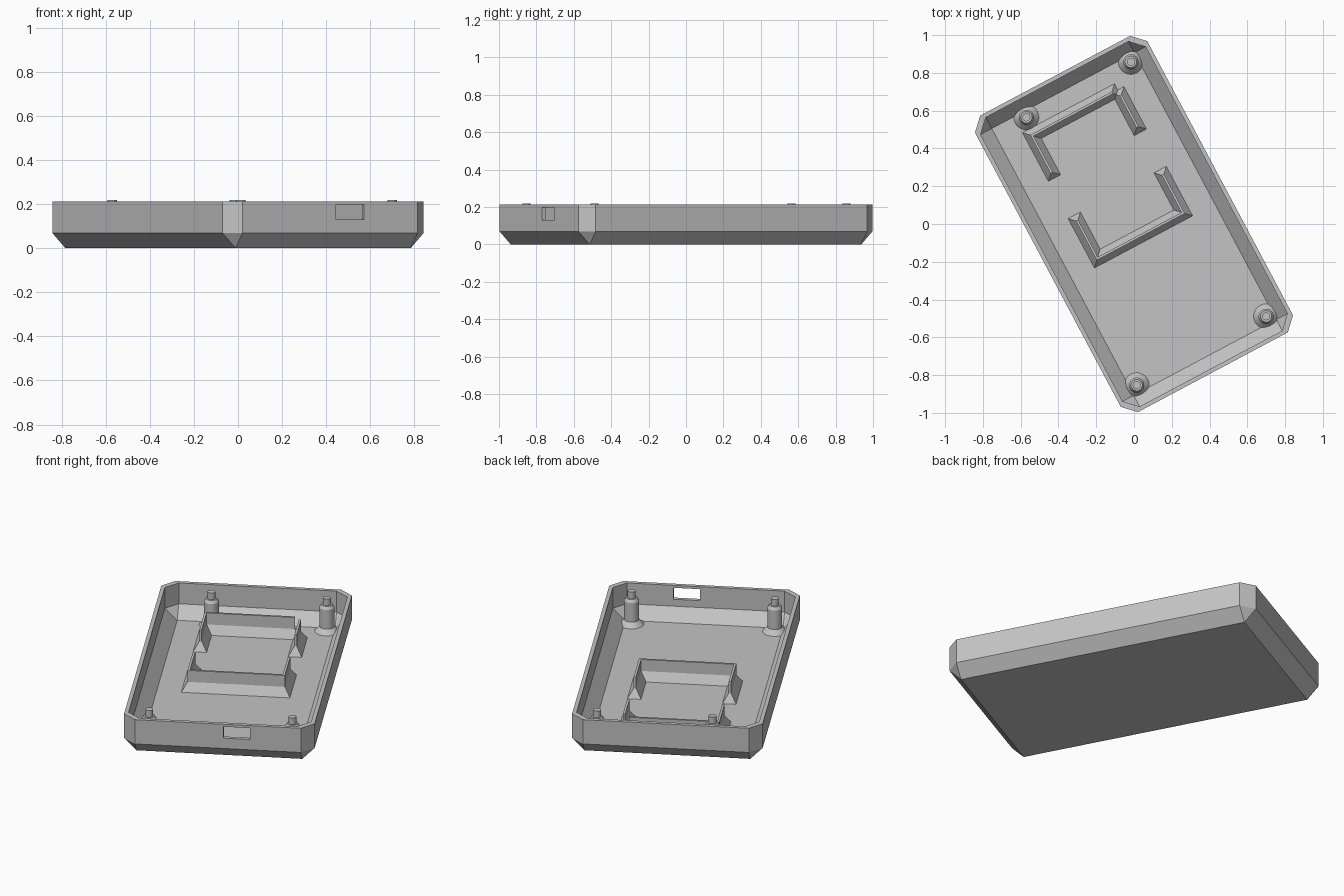
import bpy, bmesh, math
from mathutils import Matrix

if "Cube" in bpy.data.objects:
    bpy.data.objects.remove(bpy.data.objects["Cube"])

TURN = Matrix.Rotation(math.radians(28), 4, 'Z')
FLOOR = 0.022

grey = bpy.data.materials.new("plain_grey")
grey.diffuse_color = (0.55, 0.55, 0.55, 1)
grey.use_nodes = True
grey.node_tree.nodes["Principled BSDF"].inputs["Base Color"].default_value = grey.diffuse_color


def finish(bm, name, smooth=False):
    """Clean the mesh, turn it with the case and add it to the scene."""
    bmesh.ops.remove_doubles(bm, verts=bm.verts, dist=1e-5)
    bmesh.ops.recalc_face_normals(bm, faces=bm.faces)
    bm.transform(TURN)
    me = bpy.data.meshes.new(name)
    bm.to_mesh(me)
    bm.free()
    me.materials.append(grey)
    ob = bpy.data.objects.new(name, me)
    bpy.context.collection.objects.link(ob)
    if smooth:
        bpy.ops.object.select_all(action='DESELECT')
        ob.select_set(True)
        bpy.context.view_layer.objects.active = ob
        bpy.ops.object.shade_smooth_by_angle(angle=math.radians(30))
    return ob


def octagon(bm, a, b, c, z):
    """Rectangle of half sizes a, b with corners cut by c."""
    pts = [(a, c - b), (a, b - c), (a - c, b), (c - a, b),
           (-a, b - c), (-a, c - b), (c - a, -b), (a - c, -b)]
    return [bm.verts.new((x, y, z)) for x, y in pts]


def loft(bm, rings):
    """Skin closed rings and cap both ends."""
    for lo, hi in zip(rings, rings[1:]):
        n = len(lo)
        for i in range(n):
            j = (i + 1) % n
            bm.faces.new((lo[i], lo[j], hi[j], hi[i]))
    bm.faces.new(rings[0])
    bm.faces.new(rings[-1])


def rect(bm, x0, x1, y0, y1, z):
    return [bm.verts.new((x, y, z)) for x, y in ((x0, y0), (x1, y0), (x1, y1), (x0, y1))]


# Case shell: chamfered tray, rectangular bottom and floor
A, B, C, T = 0.5165, 0.889, 0.067, 0.022
bm = bmesh.new()
profile = [(A - C, B - C, 0, 0), (A, B, C, C + 0.002), (A, B, C, 0.2125),
           (A - T, B - T, C, 0.2125), (A - T, B - T, C, FLOOR + C),
           (A - T - C, B - T - C, 0, FLOOR)]
rings = []
for a, b, c, z in profile:
    if c:
        rings.append(octagon(bm, a, b, c, z))
    else:
        # square ring: each corner is shared by two octagon corners
        q = [bm.verts.new((x, y, z)) for x, y in ((a, -b), (a, b), (-a, b), (-a, -b))]
        rings.append([q[0], q[1], q[1], q[2], q[2], q[3], q[3], q[0]])
for lo, hi in zip(rings, rings[1:]):
    for i in range(8):
        j = (i + 1) % 8
        bm.faces.new(list(dict.fromkeys((lo[i], lo[j], hi[j], hi[i]))))
for r in (rings[0], rings[-1]):
    bm.faces.new(list(dict.fromkeys(r)))
shell = finish(bm, "case_shell")

# Port opening through the front short wall
bm = bmesh.new()
loft(bm, [rect(bm, 0.03, 0.175, -B - 0.1, -B + 0.06, z) for z in (0.13, 0.198)])
cutter = finish(bm, "port_cutter")
cutter.hide_render = True
cutter.hide_set(True)
cut = shell.modifiers.new("port", 'BOOLEAN')
cut.operation = 'DIFFERENCE'
cut.solver = 'EXACT'
cut.object = cutter


# Mounting posts: flared foot, column, shoulder and locating pin
def post(x, y, n=32):
    bm = bmesh.new()
    steps = [(0.068, FLOOR - 0.002), (0.04, FLOOR + 0.028), (0.04, 0.163),
             (0.03, 0.180), (0.021, 0.180), (0.021, 0.219)]
    loft(bm, [[bm.verts.new((x + r * math.cos(k * math.tau / n),
                             y + r * math.sin(k * math.tau / n), z)) for k in range(n)]
              for r, z in steps])
    finish(bm, "mounting_post", True)


for x, y in ((-0.238, 0.766), (0.388, 0.766), (0.388, -0.76), (-0.388, -0.76)):
    post(x, y)


# Bracket walls: thin upright wall on a sloping foot
def wall(name, x0, x1, y0, y1):
    bm = bmesh.new()
    f = 0.031
    loft(bm, [rect(bm, x0 + d, x1 - d, y0 + d, y1 - d, z)
              for d, z in ((0, FLOOR - 0.001), (f, FLOOR + 0.05), (f, 0.14))])
    finish(bm, name)


R, W = 0.295, 0.075
wall("front_bracket_wall", -R, R, -0.108, -0.108 + W)
wall("front_bracket_left_arm", -R, -R + W, -0.108, 0.19)
wall("front_bracket_right_arm", R - W, R, -0.108, 0.19)
wall("back_bracket_wall", -R, 0.258, 0.705 - W, 0.705)
wall("back_bracket_left_arm", -R, -R + W, 0.412, 0.705)
wall("back_bracket_right_arm", R - W, R, 0.412, 0.668)
